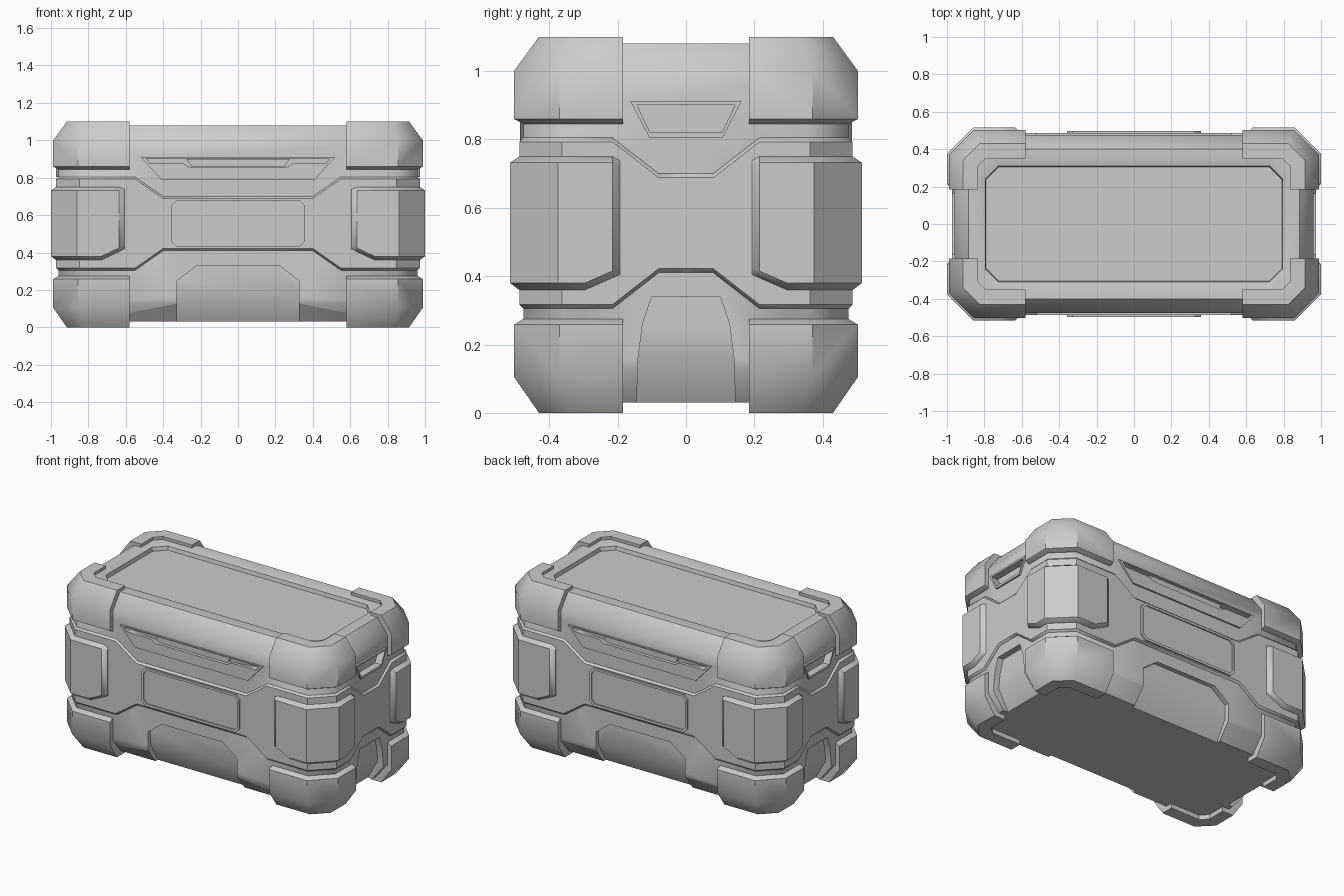
import bpy, bmesh, math

if "Cube" in bpy.data.objects:
    bpy.data.objects.remove(bpy.data.objects["Cube"])

HX, HY, CH = 1.0, 0.515, 0.14      # outermost plan: half sizes and corner chamfer
T = math.tan(math.radians(22.5))


def place(kind, pos, d, e=0):
    """Plan point on the chamfered outline inset by d (corner quarter +x, -y)."""
    if kind == 'f':
        return pos, -(HY - d)
    if kind == 's':
        return HX - d, -pos
    if kind == 'A':
        return HX - CH - d * T - e, -(HY - d)
    return HX - d, -(HY - CH - d * T - e)


def finish(name, bm, mirror=(), smooth=40):
    bmesh.ops.recalc_face_normals(bm, faces=bm.faces[:])
    me = bpy.data.meshes.new(name)
    bm.to_mesh(me)
    bm.free()
    ob = bpy.data.objects.new(name, me)
    bpy.context.collection.objects.link(ob)
    bpy.ops.object.select_all(action='DESELECT')
    bpy.context.view_layer.objects.active = ob
    ob.select_set(True)
    if mirror:
        m = ob.modifiers.new("mirror", 'MIRROR')
        for i in range(3):
            m.use_axis[i] = 'xyz'[i] in mirror
        bpy.ops.object.modifier_apply(modifier=m.name)
    if smooth:
        bpy.ops.object.shade_smooth_by_angle(angle=math.radians(smooth))
    return ob


def wrap(name, cols, ends=True):
    """Skin a closed profile [(inset, z)] along plan columns, mirrored to all corners."""
    bm = bmesh.new()
    rows = [[bm.verts.new((*place(k, p, d), z)) for d, z in prof] for k, p, prof in cols]
    n = len(rows[0])
    for a, b in zip(rows, rows[1:]):
        for j in range(n):
            bm.faces.new((a[j], b[j], b[(j + 1) % n], a[(j + 1) % n]))
    if ends:
        bm.faces.new(rows[0])
        bm.faces.new(rows[-1])
    return finish(name, bm, 'xy')


def plate(name, side, rings, fill):
    """Flat fitting on the front or end wall from rings of (outline, inset)."""
    bm = bmesh.new()
    rows = []
    for pts, d in rings:
        rows.append([bm.verts.new((u, -(HY - d), z) if side == 'f' else (HX - d, u, z))
                     for u, z in pts])
    n = len(rows[0])
    for a, b in zip(rows, rows[1:]):
        for j in range(n):
            bm.faces.new((a[j], a[(j + 1) % n], b[(j + 1) % n], b[j]))
    if fill:
        bm.faces.new(rows[-1])
    return finish(name, bm, 'y' if side == 'f' else 'x', 30)


def sym(half):
    """Complete a left-right symmetric outline from its right half."""
    return half + [(-u, z) for u, z in reversed(half)]


def octagon(h, z0, z1, c):
    return sym([(h - c, z1), (h, z1 - c), (h, z0 + c), (h - c, z0)])


# body shell with recessed lid panel
body = bmesh.new()
rings = []
for d, z, e in [(.12, .03, 0), (.04, .13, 0), (.04, .98, 0), (.115, 1.08, 0),
                (.17, 1.08, .05), (.205, 1.07, .05), (.21, 1.045, .05)]:
    q = [place('A', 0, d, e), place('B', 0, d, e)]
    pts = q + [(x, -y) for x, y in reversed(q)]
    pts += [(-x, -y) for x, y in pts]
    rings.append([body.verts.new((x, y, z)) for x, y in pts])
for a, b in zip(rings, rings[1:]):
    for j in range(8):
        body.faces.new((a[j], a[(j + 1) % 8], b[(j + 1) % 8], b[j]))
body.faces.new(rings[0])
body.faces.new(rings[-1])
body = finish("body", body, smooth=0)

# recesses cut into the body: foot pockets and handle slots
front_slot = sym([(.26, .857), (.29, .875), (.47, .877), (.49, .903)])
end_slot = sym([(.105, .82), (.143, .90)])
upper = [('f', sym([(.325, .16), (.325, .25), (.22, .33)]), .07, .07),
         ('s', sym([(.14, .16), (.127, .26), (.10, .34)]), .08, .08),
         ('f', front_slot, .075, .075), ('s', end_slot, .075, .075)]
lower = [('f', sym([(.325, -.05), (.325, .16)]), .19, .07),
         ('s', sym([(.147, -.05), (.14, .16)]), .20, .08)]
for cuts in (upper, lower):
    bm = bmesh.new()
    for side, pts, d_low, d_high in cuts:
        for s in (1, -1):
            vs = []
            for u, z in pts:
                for d in (-.1, d_low if z < .1 else d_high):
                    co = (u, s * (HY - d), z) if side == 'f' else (s * (HX - d), u, z)
                    vs.append(bm.verts.new(co))
            bmesh.ops.convex_hull(bm, input=vs)
    cutter = finish("recess_cutter", bm, smooth=0)
    cutter.hide_render = True
    bpy.context.view_layer.objects.active = body
    m = body.modifiers.new("recess", 'BOOLEAN')
    m.operation, m.object, m.solver = 'DIFFERENCE', cutter, 'EXACT'
    bpy.ops.object.modifier_apply(modifier=m.name)
    bpy.data.objects.remove(cutter)
bpy.ops.object.select_all(action='DESELECT')
body.select_set(True)
bpy.ops.object.shade_smooth_by_angle(angle=math.radians(40))

# raised middle band, narrowing on each wall
cols = []
for k, p, w in [('f', 0, 0), ('f', .40, 0), ('f', .55, 1), ('A', 0, 1), ('B', 0, 1),
                ('s', .215, 1), ('s', .08, 0), ('s', 0, 0)]:
    zb, zt = .41 - .105 * w, .70 + .105 * w
    cols.append((k, p, [(.06, zb), (.04, zb), (.028, zb + .012),
                        (.028, zt - .012), (.04, zt), (.06, zt)]))
wrap("middle_band", cols, ends=False)

# corner caps, top and bottom
top = [(.06, .845), (.04, .845), (.012, .86), (.012, 1.0), (.085, 1.10), (.165, 1.10), (.165, 1.06)]
bottom = [(.06, .275), (.04, .275), (.012, .258), (.012, .105), (.085, 0), (.165, 0), (.165, .05)]
for name, prof in (("top_corner_caps", top), ("bottom_corner_caps", bottom)):
    wrap(name, [('f', .58, prof), ('A', 0, prof), ('B', 0, prof), ('s', .185, prof)])

# corner guards around the middle
cols = []
for k, p, zb, zt, end in [('f', .607, .42, .738, 1), ('f', .635, .405, .75, 0), ('f', .73, .36, .75, 0),
                          ('A', 0, .36, .75, 0), ('B', 0, .36, .75, 0), ('s', .295, .36, .75, 0),
                          ('s', .215, .395, .75, 0), ('s', .193, .405, .738, 1)]:
    d = .026 if end else 0
    cols.append((k, p, [(.05, zb), (.027, zb), (d, zb + .02), (d, zt - .018), (.027, zt), (.05, zt)]))
wrap("corner_guards", cols)

# front and back name panel
o, i = octagon(.357, .43, .682, .03), octagon(.342, .446, .667, .025)
plate("centre_panel", 'f', [(o, .035), (o, .018), (i, .018), (i, .026)], True)

# front and back handles
o = sym([(.2, .79), (.41, .79), (.46, .845), (.52, .91)])
plate("front_handle", 'f', [(o, .045), (o, .029), (front_slot, .029), (front_slot, .05)], False)
g = sym([(.25, .86), (.275, .90)])
plate("front_grip", 'f', [(g, .08), (g, .045)], True)

# end handles
o = sym([(.107, .805), (.163, .912)])
plate("end_handle", 's', [(o, .045), (o, .028), (end_slot, .028), (end_slot, .05)], False)
